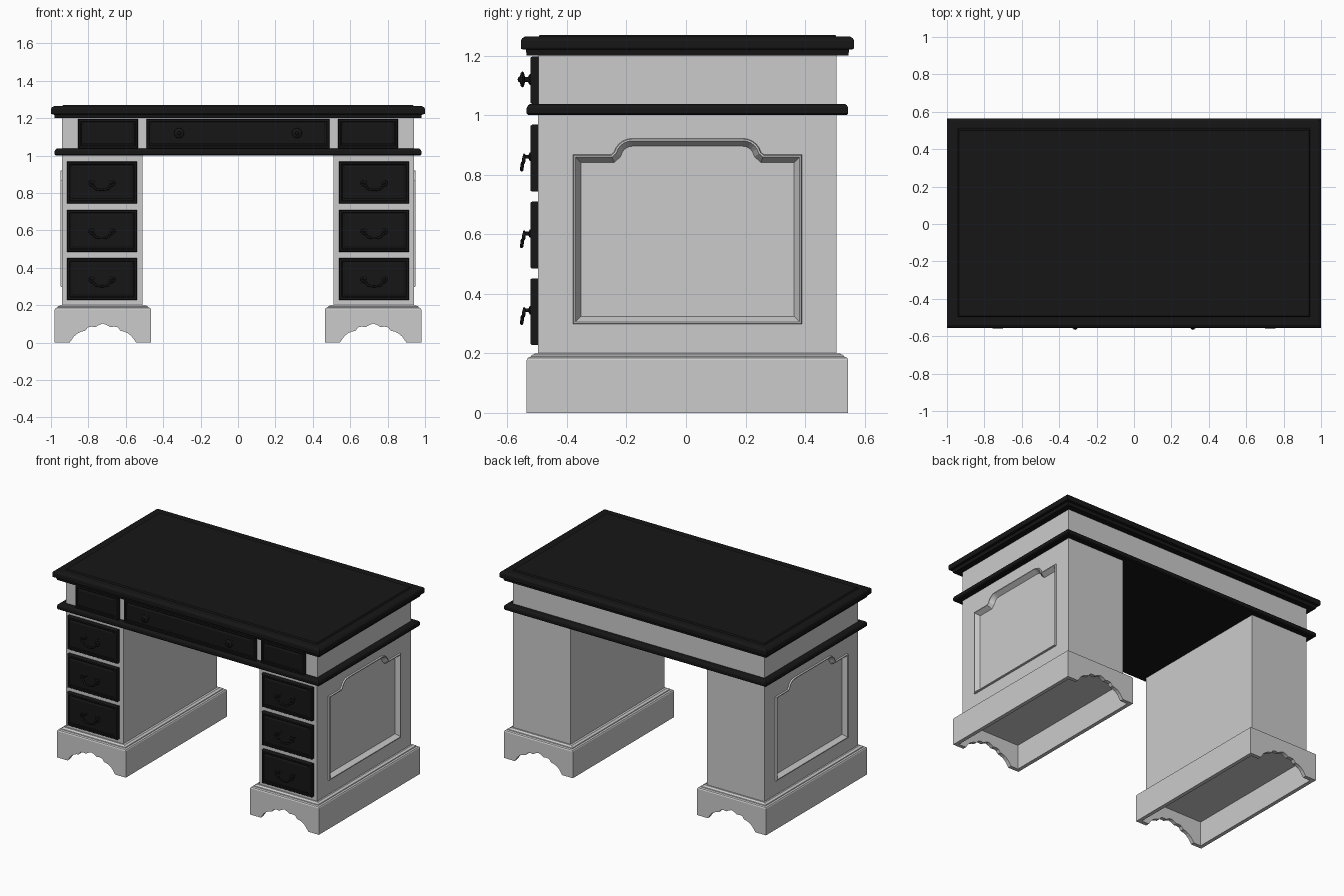
import bpy, bmesh, math
from mathutils import Matrix

if "Cube" in bpy.data.objects:
    bpy.data.objects.remove(bpy.data.objects["Cube"])

black = bpy.data.materials.new("black_lacquer")
black.diffuse_color = (0.008, 0.008, 0.008, 1)
black.use_nodes = True
black.node_tree.nodes["Principled BSDF"].inputs["Base Color"].default_value = black.diffuse_color


def finish(name, bm, mat=None, mirror=False, smooth=None):
    bmesh.ops.recalc_face_normals(bm, faces=bm.faces[:])
    me = bpy.data.meshes.new(name)
    bm.to_mesh(me)
    bm.free()
    ob = bpy.data.objects.new(name, me)
    bpy.context.collection.objects.link(ob)
    if mat:
        me.materials.append(mat)
    if smooth:
        bpy.ops.object.select_all(action='DESELECT')
        ob.select_set(True)
        bpy.context.view_layer.objects.active = ob
        bpy.ops.object.shade_smooth_by_angle(angle=math.radians(smooth))
    if mirror:
        ob.modifiers.new("Mirror", 'MIRROR').use_axis = (True, False, False)
    return ob


def loft(name, a0, a1, b0, b1, rings, axis='z', **kw):
    """Stack of rectangles; rings = (inset, height along axis)."""
    bm = bmesh.new()
    prev = None
    for i, h in rings:
        pts = [(a0 + i, b0 + i), (a1 - i, b0 + i), (a1 - i, b1 - i), (a0 + i, b1 - i)]
        cur = [bm.verts.new((a, b, h) if axis == 'z' else (a, h, b)) for a, b in pts]
        if prev:
            for k in range(4):
                bm.faces.new((prev[k], prev[k - 1], cur[k - 1], cur[k]))
        else:
            bm.faces.new(cur)
        prev = cur
    bm.faces.new(prev)
    return finish(name, bm, **kw)


def prism(name, pts, **kw):
    """Extrude a polygon from its first point set to the second."""
    bm = bmesh.new()
    lo, hi = ([bm.verts.new(p) for p in ring] for ring in pts)
    bm.faces.new(lo)
    bm.faces.new(hi)
    for k in range(len(lo)):
        bm.faces.new((lo[k - 1], lo[k], hi[k], hi[k - 1]))
    return finish(name, bm, **kw)


def lathe(name, profile, **kw):
    """Spin (radius, distance) about an axis pointing to the front."""
    bm = bmesh.new()
    vs = [bm.verts.new((r, -d, 0)) for r, d in profile]
    es = [bm.edges.new(e) for e in zip(vs, vs[1:])]
    bmesh.ops.spin(bm, geom=vs + es, cent=(0, 0, 0), axis=(0, 1, 0), angle=2 * math.pi, steps=20)
    bmesh.ops.remove_doubles(bm, verts=bm.verts[:], dist=0.0001)
    return finish(name, bm, smooth=40, **kw)


# Desk top with stepped edge and raised writing surface
loft("desk_top", -1, 1, -0.555, 0.565,
     [(0.02, 1.2), (0.017, 1.22), (0.002, 1.222), (0, 1.227), (0, 1.25), (0.004, 1.258),
      (0.014, 1.264), (0.05, 1.265), (0.058, 1.262), (0.064, 1.27)], mat=black)
# Frieze box and black moulding under it
loft("frieze", -0.94, 0.94, -0.495, 0.505, [(0, 1.03), (0, 1.205)])
loft("waist_moulding", -0.98, 0.98, -0.535, 0.545,
     [(0.006, 1.0), (0, 1.006), (0, 1.024), (0.004, 1.033), (0.012, 1.038)], mat=black)


# Drawer fronts with a framed, slightly raised field
def drawer(name, x0, x1, z0, z1, mirror=True):
    loft(name, x0, x1, z0, z1,
         [(0, -0.49), (0, -0.517), (0.004, -0.523), (0.014, -0.523), (0.018, -0.519),
          (0.024, -0.519), (0.03, -0.523)], axis='y', mat=black, mirror=mirror)


drawer("centre_drawer", -0.49, 0.49, 1.038, 1.197, False)
drawer("side_drawer", 0.535, 0.855, 1.038, 1.197)

# Pedestal with arched recess on the outer side
outline = [(-0.38, 0.297), (0.39, 0.297), (0.39, 0.868), (0.262, 0.868)]
arc = [(0.19 + 0.065 * math.cos(t), 0.86 + 0.063 * math.sin(t))
       for t in (math.radians(15 * k + 15) for k in range(6))]
outline += arc + [(0.01 - y, z) for y, z in reversed(arc)] + [(-0.252, 0.868), (-0.38, 0.868)]

pedestal = loft("pedestal", 0.51, 0.94, -0.497, 0.505, [(0, 0.195), (0, 1.003)])
small = [(0.005 + (y - 0.005) * 0.98, 0.6 + (z - 0.6) * 0.98) for y, z in outline]
cutter = prism("recess_cutter", [[(x, y, z) for y, z in small] for x in (0.912, 0.97)])
mod = pedestal.modifiers.new("Recess", 'BOOLEAN')
mod.object = cutter
mod.operation = 'DIFFERENCE'
mod.solver = 'EXACT'
bpy.context.view_layer.objects.active = pedestal
bpy.ops.object.modifier_apply(modifier="Recess")
bpy.data.objects.remove(cutter)
pedestal.modifiers.new("Mirror", 'MIRROR')

# Panel moulding: raised lip, then bevel down to the sunk field
bm = bmesh.new()
field = bm.faces.new([bm.verts.new((0.936, y, z)) for y, z in outline])
field.normal_update()
for thick, depth in ((0.003, 0.014), (0.006, 0.0), (0.018, -0.03)):
    bmesh.ops.inset_region(bm, faces=[field], thickness=thick, depth=depth,
                           use_boundary=True, use_even_offset=True)
    field.normal_update()
finish("side_panel", bm, mirror=True)

# Plinth: cap moulding, side boards, scalloped front and back boards
X0, X1, Y0, Y1 = 0.465, 0.98, -0.535, 0.545
loft("plinth_cap", X0, X1, Y0, Y1,
     [(0.002, 0.165), (0, 0.17), (0, 0.178), (0.004, 0.185), (0.014, 0.189), (0.016, 0.194),
      (0.024, 0.197), (0.03, 0.202)], mirror=True)
for name, x0, x1 in (("plinth_inner_board", X0, X0 + 0.025), ("plinth_outer_board", X1 - 0.025, X1)):
    loft(name, x0, x1, Y0, Y1, [(0, 0), (0, 0.172)], mirror=True)
half = [(0.178, 0), (0.155, 0.033), (0.135, 0.05), (0.112, 0.06), (0.095, 0.063),
        (0.08, 0.082), (0.06, 0.086), (0.04, 0.083), (0.02, 0.095)]
xc = (X0 + X1) / 2
scallop = [(X0, 0.172), (X0, 0)] + [(xc - x, z) for x, z in half] + [(xc, 0.102)]
scallop += [(xc + x, z) for x, z in reversed(half)] + [(X1, 0), (X1, 0.172)]
for name, y0 in (("plinth_front_board", Y0), ("plinth_back_board", Y1 - 0.025)):
    prism(name, [[(x, y, z) for x, z in scallop] for y in (y0, y0 + 0.025)], mirror=True)

# Turned knobs on the centre drawer
knob = lathe("drawer_knob", [(0, 0), (0.018, 0), (0.018, 0.004), (0.009, 0.01), (0.009, 0.02),
                             (0.024, 0.024), (0.027, 0.029), (0.022, 0.034), (0.01, 0.037),
                             (0.008, 0.042), (0, 0.045)], mat=black, mirror=True)
knob.data.transform(Matrix.Translation((0.315, -0.521, 1.12)))

# Swinging bail handle shared by all pedestal drawers
bail = bpy.data.curves.new("handle_bail", 'CURVE')
bail.dimensions = '3D'
bail.bevel_depth = 0.006
bail.bevel_resolution = 2
bail.resolution_u = 5
bail.use_fill_caps = True
bail.materials.append(black)
side = [(0.05, -0.022, 0.008), (0.066, -0.023, 0.004), (0.06, -0.025, -0.01),
        (0.044, -0.028, -0.014), (0.036, -0.03, -0.028), (0.018, -0.031, -0.034)]
path = side + [(-x, y, z) for x, y, z in reversed(side)]
sp = bail.splines.new('BEZIER')
sp.bezier_points.add(len(path) - 1)
for bp, p in zip(sp.bezier_points, path):
    bp.co = p
    bp.handle_left_type = bp.handle_right_type = 'AUTO'

post = lathe("handle_post", [(0, 0), (0.014, 0), (0.014, 0.004), (0.006, 0.008), (0.006, 0.018),
                             (0.01, 0.021), (0.01, 0.025), (0, 0.028)], mat=black)
post_mesh = post.data
bpy.data.objects.remove(post)


def place(name, data, loc):
    ob = bpy.data.objects.new(name, data)
    ob.location = loc
    bpy.context.collection.objects.link(ob)


# Three drawers per pedestal with handles
for z0, z1 in ((0.228, 0.452), (0.485, 0.71), (0.743, 0.968)):
    drawer("pedestal_drawer", 0.54, 0.915, z0, z1)
    zc = (z0 + z1) / 2 - 0.003
    for s in (-1, 1):
        place("handle_bail", bail, (s * 0.728, -0.521, zc))
        for dx in (-0.05, 0.05):
            place("handle_post", post_mesh, (s * 0.728 + dx, -0.521, zc + 0.008))
